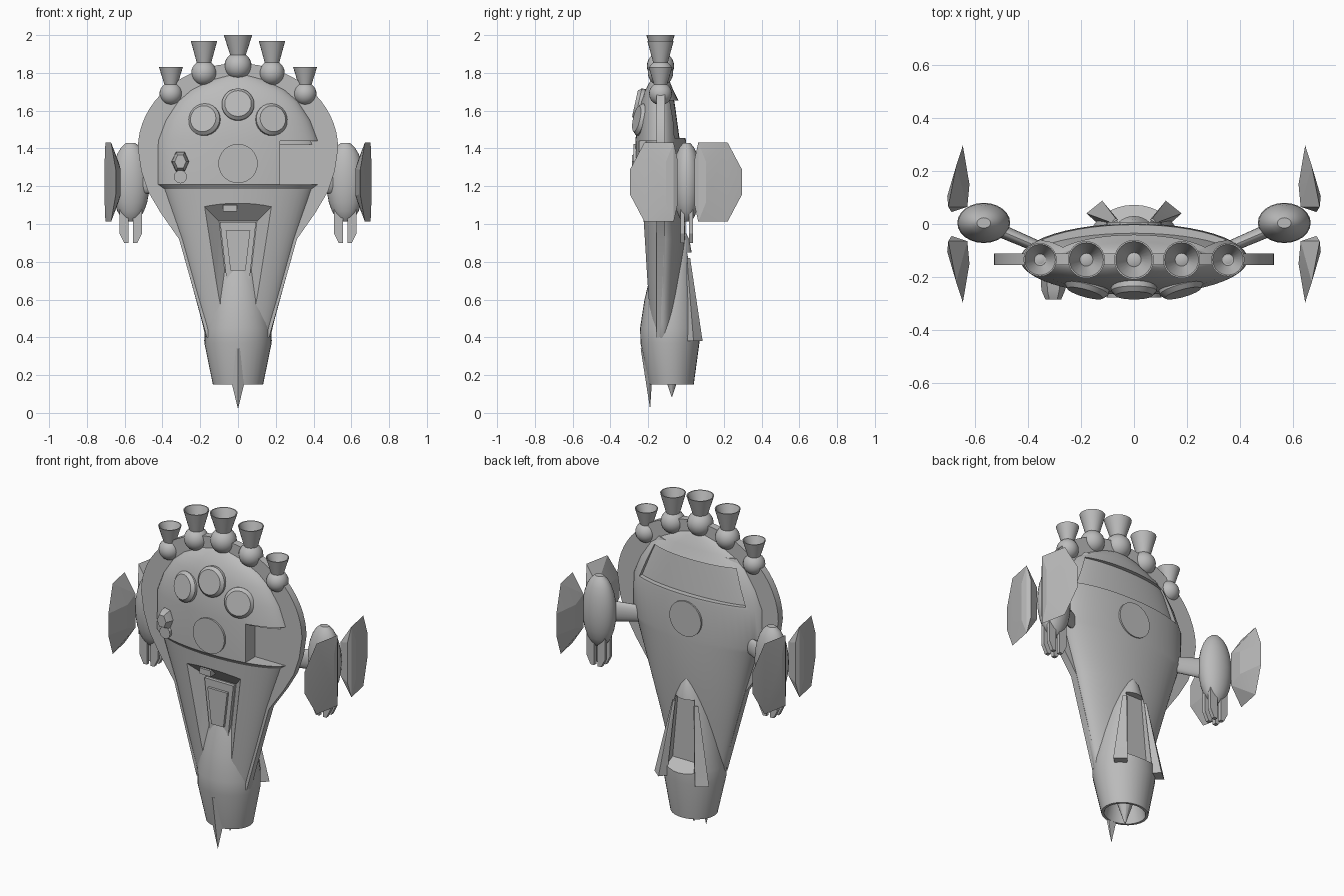
import bpy, bmesh, math
from mathutils import Vector, Matrix

if "Cube" in bpy.data.objects:
    bpy.data.objects.remove(bpy.data.objects["Cube"])

GREY = bpy.data.materials.new("hull grey")
GREY.use_nodes = True
COLOUR = (0.5, 0.5, 0.5, 1)
GREY.diffuse_color = COLOUR
GREY.node_tree.nodes["Principled BSDF"].inputs["Base Color"].default_value = COLOUR


def finish(name, bm, angle=30):
    bmesh.ops.recalc_face_normals(bm, faces=bm.faces)
    mesh = bpy.data.meshes.new(name)
    bm.to_mesh(mesh)
    bm.free()
    mesh.materials.append(GREY)
    ob = bpy.data.objects.new(name, mesh)
    bpy.context.collection.objects.link(ob)
    smooth(ob, angle)
    return ob


def smooth(ob, angle=30):
    bpy.ops.object.select_all(action="DESELECT")
    bpy.context.view_layer.objects.active = ob
    ob.select_set(True)
    bpy.ops.object.shade_smooth_by_angle(angle=math.radians(angle))


def loft(name, rows, n=32, matrix=None, angle=30):
    """Skin elliptical rings given as (z, centre y, radius x, radius y)."""
    bm = bmesh.new()
    rings = []
    for z, cy, rx, ry in rows:
        turns = [2 * math.pi * i / n for i in range(n)]
        rings.append([bm.verts.new((rx * math.cos(a), cy + ry * math.sin(a), z)) for a in turns])
    for a, b in zip(rings, rings[1:]):
        for i in range(n):
            j = (i + 1) % n
            bm.faces.new((a[i], a[j], b[j], b[i]))
    bm.faces.new(rings[0])
    bm.faces.new(rings[-1])
    if matrix:
        bmesh.ops.transform(bm, matrix=matrix, verts=bm.verts)
    return finish(name, bm, angle)


def solid(name, points):
    """Convex flat-faced solid around a few corner points."""
    bm = bmesh.new()
    verts = [bm.verts.new(p) for p in points]
    bmesh.ops.convex_hull(bm, input=verts)
    bmesh.ops.dissolve_limit(bm, angle_limit=0.02, verts=bm.verts, edges=bm.edges)
    return finish(name, bm, 10)


def block(name, x, y, z):
    return solid(name, [(a, b, c) for a in x for b in y for c in z])


def taper_plate(name, top, bottom, y):
    """Trapezoid plate; top and bottom are (half width, z)."""
    return solid(name, [(s * w, b, z) for w, z in (top, bottom) for s in (1, -1) for b in y])


def facing(location, direction):
    return Matrix.Translation(location) @ Vector(direction).to_track_quat("Z", "Y").to_matrix().to_4x4()


def cut(target, cutter):
    mod = target.modifiers.new("cut", "BOOLEAN")
    mod.operation, mod.solver, mod.object = "DIFFERENCE", "EXACT", cutter
    bpy.context.view_layer.objects.active = target
    bpy.ops.object.modifier_apply(modifier=mod.name)
    bpy.data.objects.remove(cutter)
    smooth(target)


# Main hull: (z, half width, front y, back y)
HULL = [(1.79, .05, -.16, -.11), (1.765, .14, -.185, -.09), (1.71, .25, -.215, -.068),
        (1.65, .32, -.238, -.038), (1.55, .385, -.258, -.018), (1.44, .428, -.268, 0),
        (1.21, .43, -.268, .002), (1.185, .40, -.25, .002), (.92, .312, -.232, -.005),
        (.7, .25, -.215, -.03), (.48, .19, -.195, -.05), (.37, .165, -.185, -.06),
        (.33, .13, -.17, -.07)]
hull = loft("hull", [(z, (f + b) / 2, w, (b - f) / 2) for z, w, f, b in HULL], 48)

# Side notch, rear window band and front trench
cut(hull, block("notch_cutter", (.222, .6), (-.4, -.15), (1.21, 1.44)))
cut(hull, taper_plate("window_cutter", (.27, 1.655), (.35, 1.455), (-.1, .2)))
loft("rear_window", [(1.7, -.13, .27, .06), (1.62, -.13, .33, .073), (1.42, -.13, .405, .1)], 48)
inner = [Vector((s * w, -.16, z)) for w, z in ((.1, 1.015), (.055, .62)) for s in (1, -1)]
outer = [Vector((s * w, y, z)) for w, y, z in ((.195, -.245, 1.11), (.085, -.196, .49)) for s in (1, -1)]
cut(hull, solid("trench_cutter", inner + [a + (b - a) * 1.6 for a, b in zip(inner, outer)]))
taper_plate("trench_panel", (.095, 1.01), (.052, .625), (-.18, -.155))
taper_plate("trench_hatch", (.065, .965), (.04, .755), (-.195, -.17))
block("trench_gun", (-.08, -.005), (-.25, -.19), (1.065, 1.1))

# Flat rim plate, round above and tapering below
half = [(.53 * math.cos(t * math.pi / 32), 1.4 + .45 * math.sin(t * math.pi / 32)) for t in range(16, -1, -1)]
half += [(.512, 1.28), (.475, 1.17), (.41, 1.06), (.312, .92), (.165, .4)]
bm = bmesh.new()
rim = bm.faces.new([bm.verts.new((x, -.155, z)) for x, z in half + [(-x, z) for x, z in half[:0:-1]]])
move = bmesh.ops.extrude_face_region(bm, geom=[rim])["geom"]
bm.faces.ensure_lookup_table()
bmesh.ops.translate(bm, vec=(0, .043, 0), verts=[v for v in move if isinstance(v, bmesh.types.BMVert)])
if rim.is_valid and len(bm.faces) < len(half) * 2 + 1:
    bm.faces.new(list(rim.verts))
finish("rim_plate", bm)

# Round hatch through the body and three raised ports
loft("round_hatch", [(-.277, 0, .104, .104), (.008, 0, .104, .104)], 32,
     Matrix.Translation((0, 0, 1.32)) @ Matrix.Rotation(math.pi / 2, 4, "X") @ Matrix.Scale(-1, 4, (0, 0, 1)))
for x, y, z in ((0, -.235, 1.63), (.175, -.228, 1.55), (-.175, -.228, 1.55)):
    loft("front_port", [(-.05, 0, .086, .086), (.018, 0, .086, .086), (.036, 0, .07, .07)], 24,
         facing((x, y, z), (x * 1.6, -1, .22)))

# Hexagonal gun on the right front
loft("gun_mount", [(-.05, 0, .05, .06), (.03, 0, .045, .058), (.065, 0, .03, .04)], 6,
     facing((-.305, -.22, 1.33), (0, -1, 0)))
loft("gun_barrel", [(-.06, 0, .035, .035), (.035, 0, .035, .035)], 12,
     facing((-.305, -.22, 1.25), (0, -1, 0)))

# Five engines with hollow bells along the top
for x, z, top, r in ((0, 1.837, 2.0, .075), (.18, 1.80, 1.97, .07), (.355, 1.69, 1.83, .063)):
    for s in ((1, -1) if x else (1,)):
        place = Matrix.Translation((s * x, -.135, 0))
        bm = bmesh.new()
        bmesh.ops.create_uvsphere(bm, u_segments=24, v_segments=14, radius=r * .96,
                                  matrix=place @ Matrix.Translation((0, 0, z)))
        finish("engine_ball", bm)
        low = z + r * .6
        loft("engine_bell", [(low, 0, r * .5, r * .5), (top, 0, r, r), (top, 0, r * .92, r * .92),
                             (low + .02, 0, r * .35, r * .35)], 24, place)

# Rear booster with scoop, flanges and hollow nozzle
booster = loft("rear_booster", [(.96, -.03, .015, .025), (.92, -.045, .05, .062), (.85, -.06, .088, .09),
                                (.75, -.07, .122, .113), (.6, -.08, .155, .14), (.45, -.085, .178, .158),
                                (.37, -.085, .178, .156), (.15, -.077, .133, .118), (.15, -.077, .118, .104),
                                (.27, -.077, .09, .08)])
cut(booster, solid("scoop_cutter", [(s * w, y, z) for s in (1, -1) for w, y, z in
                                    ((.06, -.01, .85), (.06, .2, .85), (.095, -.01, .47), (.095, .2, .36))]))
loft("nozzle_cone", [(.28, -.075, .065, .065), (.085, -.075, .002, .002)], 12)
for s in (1, -1):
    solid("scoop_flange", [(s * x, y, z) for x, y, z in
                           ((.09, .05, .38), (.12, .088, .38), (.18, .04, .38), (.135, .0, .38),
                            (.06, .015, .82), (.07, .022, .82), (.085, .005, .82))])

# Forked nose spike
for s in (1, -1):
    solid("nose_spike", [(0, -.24, .34), (s * .085, -.195, .37), (0, -.17, .33),
                         (0, -.19, .02), (s * .045, -.175, .25)])

# Side pods with struts, prongs and paired fins
for s in (1, -1):
    place = Matrix.Translation((s * .568, .004, 1.22))
    steps = [math.radians(a) for a in range(-75, 76, 15)]
    loft("pod", [(.215 * math.sin(a), 0, .1 * math.cos(a), .076 * math.cos(a)) for a in steps], 24, place)
    start, end = Vector((s * .33, -.1, 1.22)), Vector((s * .54, -.01, 1.22))
    turn = Matrix.Rotation(math.atan2(end.y - start.y, end.x - start.x), 4, "Z")
    loft("pod_strut", [(0, 0, .045, .022), (.23, 0, .065, .026)], 20,
         Matrix.Translation(start) @ turn @ Matrix.Rotation(math.pi / 2, 4, "Y"))
    for px in (1, -1):
        for py in (1, -1):
            solid("pod_prong", [(s * .568 + px * x, .004 + py * y, z) for x, z in
                                ((.012, 1.1), (.06, 1.1), (.06, .95), (.012, .9), (.035, .9))
                                for y in (.012, .034)])
    for f in (1, -1):
        solid("pod_fin", [(s * x, f * y, z) for x, y, t in
                          ((.702, .065, .21), (.672, .22, .21), (.647, .297, .065), (.706, .105, .11),
                           (.69, .045, .12), (.63, .065, .1), (.622, .15, .07))
                          for z in (1.222 + t, 1.222 - t)])
